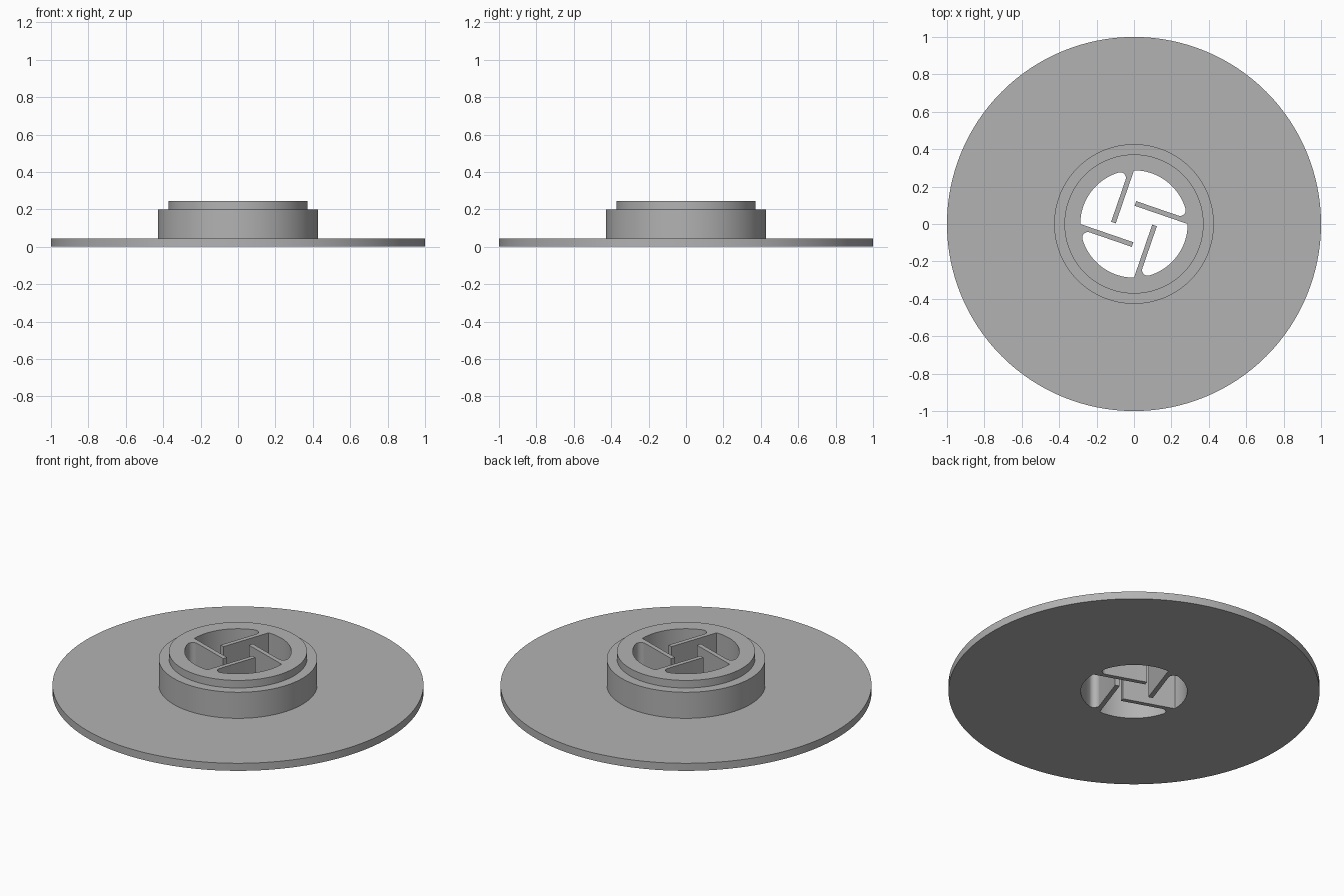
import bpy, bmesh, math
from mathutils import Vector, Matrix

cube = bpy.data.objects.get("Cube")
if cube:
    bpy.data.objects.remove(cube, do_unlink=True)

grey = bpy.data.materials.new("plain grey")
grey.use_nodes = True
grey.diffuse_color = (0.45, 0.45, 0.45, 1)
grey.node_tree.nodes["Principled BSDF"].inputs["Base Color"].default_value = (0.45, 0.45, 0.45, 1)

SEGMENTS = 128
BORE, FILLET = 0.287, 0.03
VANE_THICK, VANE_LENGTH, VANE_TILT = 0.026, 0.30, math.radians(19)


def make_object(name, bm):
    bmesh.ops.recalc_face_normals(bm, faces=bm.faces)
    mesh = bpy.data.meshes.new(name)
    bm.to_mesh(mesh)
    bm.free()
    obj = bpy.data.objects.new(name, mesh)
    bpy.context.collection.objects.link(obj)
    mesh.materials.append(grey)
    return obj


def arc(center, radius, start, end, steps):
    angles = [start + (end - start) * i / steps for i in range(steps + 1)]
    return [center + Vector((math.cos(a), math.sin(a))) * radius for a in angles]


# Stepped solid: wide flange, hub and raised lip
bm = bmesh.new()
rings = []
for r, z in [(1, 0), (1, 0.045), (0.427, 0.045), (0.427, 0.2), (0.372, 0.2), (0.372, 0.245)]:
    rings.append([bm.verts.new((p.x, p.y, z)) for p in
                  arc(Vector((0, 0)), r, 0, math.tau, SEGMENTS)[:-1]])
for low, high in zip(rings, rings[1:]):
    for i in range(SEGMENTS):
        j = (i + 1) % SEGMENTS
        bm.faces.new((low[i], low[j], high[j], high[i]))
bm.faces.new(rings[0])
bm.faces.new(rings[-1])
body = make_object("flanged_hub", bm)

# One quarter of the bore outline: vane sides, rounded pocket corner, bore wall
along = Vector((math.sin(VANE_TILT), math.cos(VANE_TILT)))
side = Vector((-along.y, along.x))
root = Vector((0, BORE))
tip = root - along * VANE_LENGTH
base = root + side * (VANE_THICK + FILLET)
b = base.dot(along)
reach = -b + math.sqrt(b * b - base.length_squared + (BORE - FILLET) ** 2)
corner = base + along * reach
corner_angle = math.atan2(corner.y, corner.x)
quarter = [root, tip, tip + side * VANE_THICK]
quarter += arc(corner, FILLET, -VANE_TILT, corner_angle, 12)
quarter += arc(Vector((0, 0)), BORE, corner_angle, math.pi, 28)[1:-1]

# Cutter prism with the four quarters joined into one outline
bm = bmesh.new()
outline = []
for k in range(4):
    turn = Matrix.Rotation(k * math.pi / 2, 2)
    outline += [bm.verts.new((*(turn @ p), -0.1)) for p in quarter]
floor = bm.faces.new(outline)
extruded = bmesh.ops.extrude_face_region(bm, geom=[floor])["geom"]
bmesh.ops.translate(bm, vec=(0, 0, 0.5),
                    verts=[v for v in extruded if isinstance(v, bmesh.types.BMVert)])
cutter = make_object("bore_cutter", bm)
cutter.hide_render = True

# Cut the bore, leaving the four vanes attached to its wall
cut = body.modifiers.new("bore", 'BOOLEAN')
cut.operation = 'DIFFERENCE'
cut.solver = 'EXACT'
cut.object = cutter
bpy.ops.object.select_all(action='DESELECT')
body.select_set(True)
bpy.context.view_layer.objects.active = body
bpy.ops.object.modifier_apply(modifier=cut.name)
bpy.data.objects.remove(cutter, do_unlink=True)
bpy.ops.object.shade_smooth_by_angle(angle=math.radians(30))
